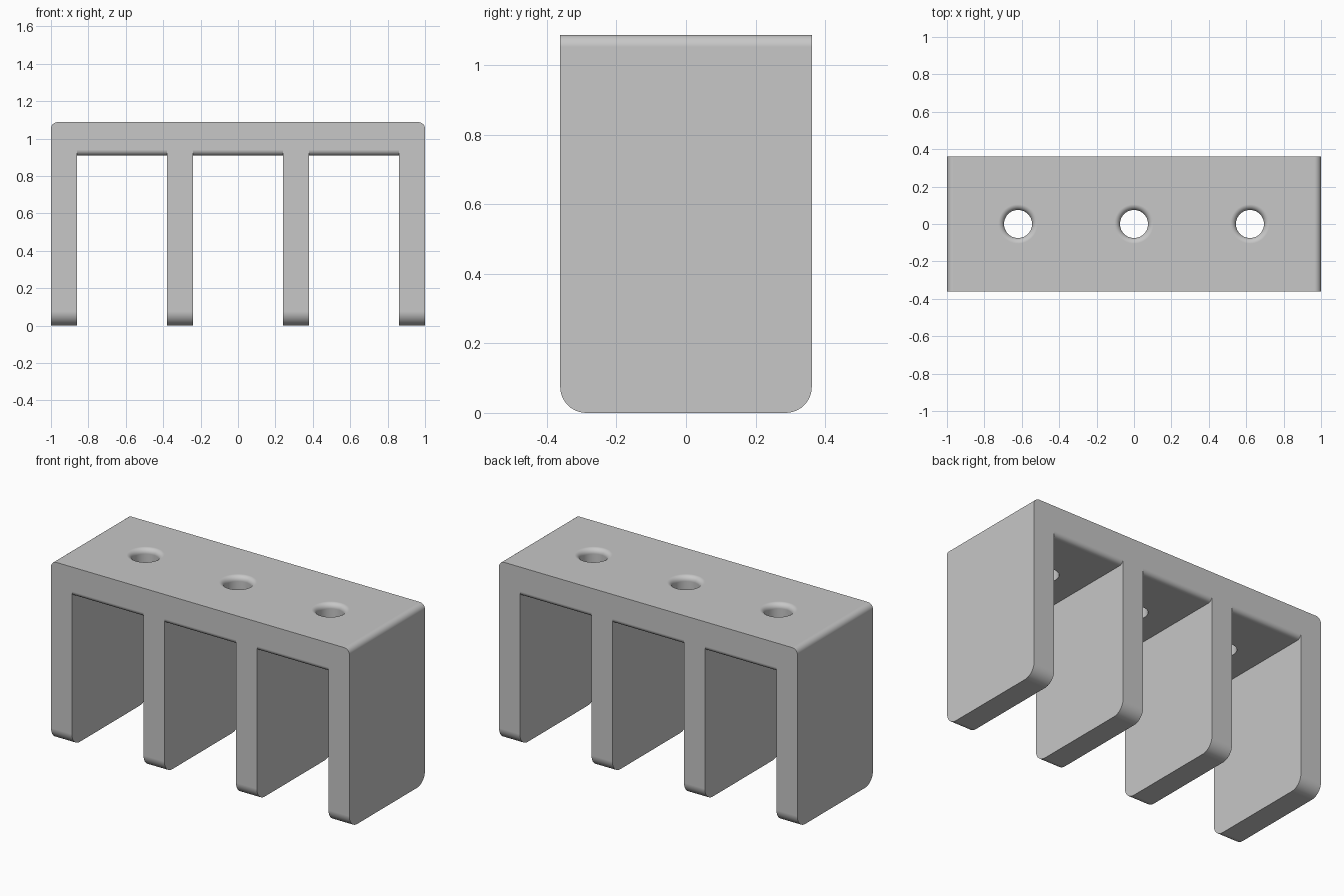
import bpy, bmesh
from math import sin, cos, pi

cube = bpy.data.objects.get("Cube")
if cube:
    bpy.data.objects.remove(cube, do_unlink=True)

DEPTH = 0.362      # half depth
TOP = 1.088
UNDER = 0.91       # underside of the bridge
LEG = 0.14         # leg thickness
PITCH = 0.62       # spacing of slots and holes


def arc(cx, cz, r, start, end, steps=10):
    angles = [start + (end - start) * i / steps for i in range(steps + 1)]
    return [(cx + r * cos(a), cz + r * sin(a)) for a in angles]


def mirrored(half):
    return half + [(-a, z) for a, z in reversed(half)]


def prism(name, outline, axis, lo, hi):
    """Extrude an outline along x or y."""
    def place(p, d):
        return (d, p[0], p[1]) if axis == "x" else (p[0], d, p[1])
    bm = bmesh.new()
    a = [bm.verts.new(place(p, lo)) for p in outline]
    b = [bm.verts.new(place(p, hi)) for p in outline]
    n = len(outline)
    bm.faces.new(a)
    bm.faces.new(b[::-1])
    for i in range(n):
        j = (i + 1) % n
        bm.faces.new((a[j], a[i], b[i], b[j]))
    return finish(name, bm)


def lathe(name, profile, x, sides=48):
    """Closed solid of revolution about a vertical axis."""
    bm = bmesh.new()
    rings = [[bm.verts.new((x + r * cos(2 * pi * k / sides),
                            r * sin(2 * pi * k / sides), z))
              for k in range(sides)] for r, z in profile]
    for low, high in zip(rings, rings[1:]):
        for k in range(sides):
            m = (k + 1) % sides
            bm.faces.new((low[k], low[m], high[m], high[k]))
    bm.faces.new(rings[0][::-1])
    bm.faces.new(rings[-1])
    return finish(name, bm)


def finish(name, bm):
    bmesh.ops.recalc_face_normals(bm, faces=bm.faces[:])
    mesh = bpy.data.meshes.new(name)
    bm.to_mesh(mesh)
    bm.free()
    obj = bpy.data.objects.new(name, mesh)
    bpy.context.collection.objects.link(obj)
    return obj


def combine(target, cutter, operation):
    mod = target.modifiers.new("cut", "BOOLEAN")
    mod.operation = operation
    mod.solver = "EXACT"
    mod.object = cutter
    bpy.context.view_layer.objects.active = target
    bpy.ops.object.modifier_apply(modifier=mod.name)
    bpy.data.objects.remove(cutter, do_unlink=True)


# Body: block with rounded upper side edges
R = 0.035
body = prism("slotted_bracket",
             mirrored([(1, -0.1)] + arc(1 - R, TOP - R, R, 0, pi / 2)),
             "y", -DEPTH - 0.1, DEPTH + 0.1)

# Side silhouette: rounded lower corners of the legs
C = 0.075
side = prism("side_silhouette",
             mirrored(arc(DEPTH - C, C, C, -pi / 2, 0) + [(DEPTH, TOP + 0.1)]),
             "x", -1.1, 1.1)
combine(body, side, "INTERSECT")

# Slots between legs, leaving rounded lower edges on the bridge
F = 0.03
slot = mirrored([(DEPTH + 0.1, -0.1), (DEPTH + 0.1, UNDER + F)]
                + arc(DEPTH - F, UNDER + F, F, 0, -pi / 2))
half_slot = (PITCH - LEG) / 2
for i in (-1, 0, 1):
    x = i * PITCH
    combine(body, prism("slot_cutter", slot, "x", x - half_slot, x + half_slot),
            "DIFFERENCE")

# Holes with softly flared upper rims
H = 0.075
flare = arc(H + F, TOP - F, F, pi, pi / 2, 8)
for i in (-1, 0, 1):
    profile = [(H, UNDER - 0.1)] + flare + [(H + F, TOP + 0.1)]
    combine(body, lathe("hole_cutter", profile, i * PITCH), "DIFFERENCE")

# Material
grey = bpy.data.materials.new("light_grey")
grey.use_nodes = True
colour = (0.57, 0.57, 0.57, 1)
grey.diffuse_color = colour
grey.node_tree.nodes["Principled BSDF"].inputs["Base Color"].default_value = colour
body.data.materials.clear()
body.data.materials.append(grey)
for face in body.data.polygons:
    face.material_index = 0

# Smooth fillets, flat broad faces
bpy.ops.object.select_all(action="DESELECT")
body.select_set(True)
bpy.context.view_layer.objects.active = body
bpy.ops.object.shade_smooth_by_angle(angle=pi / 6)
weighted = body.modifiers.new("even_shading", "WEIGHTED_NORMAL")
weighted.keep_sharp = True
